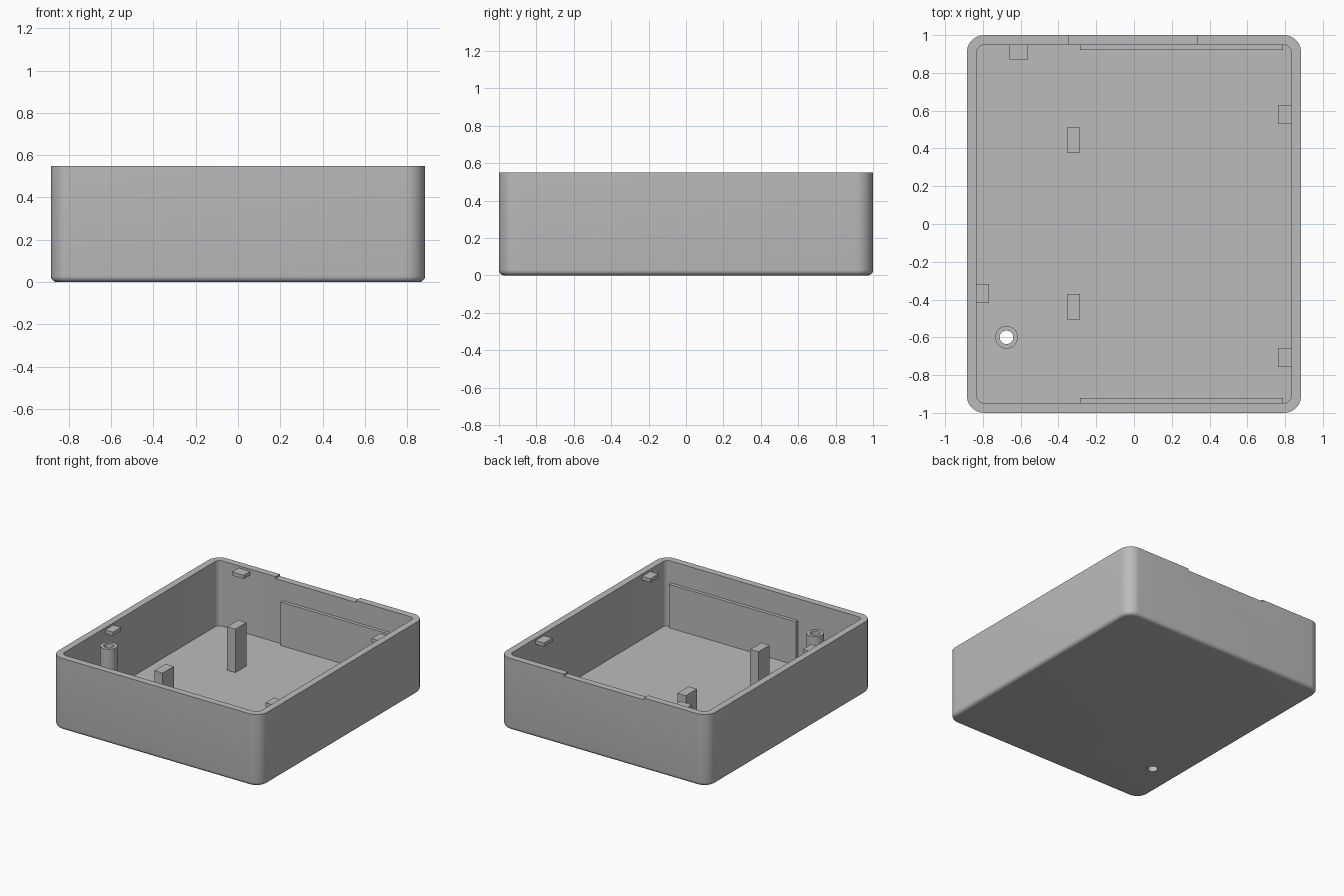
import bpy, bmesh, math

if "Cube" in bpy.data.objects:
    bpy.data.objects.remove(bpy.data.objects["Cube"])

grey = bpy.data.materials.new("grey plastic")
grey.diffuse_color = (0.5, 0.5, 0.5, 1)
grey.use_nodes = True
grey.node_tree.nodes["Principled BSDF"].inputs["Base Color"].default_value = grey.diffuse_color

HX, HY, H = 0.885, 1.0, 0.55      # outer half sizes and height
WALL, FLOOR = 0.052, 0.05
SEG = 10                          # steps per rounded corner


def finish(bm, name):
    bmesh.ops.recalc_face_normals(bm, faces=bm.faces)
    me = bpy.data.meshes.new(name)
    bm.to_mesh(me)
    bm.free()
    me.materials.append(grey)
    ob = bpy.data.objects.new(name, me)
    bpy.context.collection.objects.link(ob)
    return ob


def smooth(ob):
    bpy.ops.object.select_all(action='DESELECT')
    ob.select_set(True)
    bpy.context.view_layer.objects.active = ob
    bpy.ops.object.shade_smooth_by_angle(angle=math.radians(35))


def block(name, x0, x1, y0, y1, z0, z1):
    bm = bmesh.new()
    bmesh.ops.create_cube(bm, size=1)
    for v in bm.verts:
        v.co.x = x1 if v.co.x > 0 else x0
        v.co.y = y1 if v.co.y > 0 else y0
        v.co.z = z1 if v.co.z > 0 else z0
    return finish(bm, name)


def bridge(bm, a, b):
    n = len(a)
    for i in range(n):
        bm.faces.new((a[i], a[(i + 1) % n], b[(i + 1) % n], b[i]))


def rounded_ring(bm, inset, radius, z):
    ring = []
    for k, (sx, sy) in enumerate(((1, 1), (-1, 1), (-1, -1), (1, -1))):
        for i in range(SEG + 1):
            t = math.pi / 2 * (k + i / SEG)
            ring.append(bm.verts.new((sx * (HX - inset - radius) + radius * math.cos(t),
                                      sy * (HY - inset - radius) + radius * math.sin(t), z)))
    return ring


def cut(ob, cutter):
    mod = ob.modifiers.new("cut", 'BOOLEAN')
    mod.operation, mod.solver, mod.object = 'DIFFERENCE', 'EXACT', cutter
    bpy.ops.object.select_all(action='DESELECT')
    ob.select_set(True)
    bpy.context.view_layer.objects.active = ob
    bpy.ops.object.modifier_apply(modifier=mod.name)
    bpy.data.objects.remove(cutter)


# Open tray: rounded bottom edge, outer wall, rim, inner wall, floor
bm = bmesh.new()
R, B = 0.092, 0.028
rings = []
for i in range(6):
    t = math.pi / 2 * i / 5
    inset = B * (1 - math.sin(t))
    rings.append(rounded_ring(bm, inset, R - inset, B * (1 - math.cos(t))))
rings.append(rounded_ring(bm, 0, R, H))
rings.append(rounded_ring(bm, WALL, R - WALL, H))
rings.append(rounded_ring(bm, WALL, R - WALL, FLOOR))
for a, b in zip(rings, rings[1:]):
    bridge(bm, a, b)
bm.faces.new(rings[0])
bm.faces.new(rings[-1])
tray = finish(bm, "tray")

# Shallow notch in the back rim, and the screw hole through the floor
cut(tray, block("notch_cutter", -0.345, 0.335, 0.9, 1.1, H - 0.015, H + 0.1))
BX, BY, RO, RI = -0.675, -0.6, 0.06, 0.036
bm = bmesh.new()
bmesh.ops.create_cone(bm, cap_ends=True, segments=32, radius1=RI, radius2=RI, depth=0.3)
bmesh.ops.translate(bm, verts=bm.verts, vec=(BX, BY, 0))
cut(tray, finish(bm, "hole_cutter"))
smooth(tray)

# Hollow screw boss
bm = bmesh.new()
tube = []
for r, z in ((RI, FLOOR), (RO, FLOOR), (RO, 0.525), (RI, 0.525)):
    tube.append([bm.verts.new((BX + r * math.cos(i * math.tau / 32),
                               BY + r * math.sin(i * math.tau / 32), z)) for i in range(32)])
for a, b in zip(tube, tube[1:] + tube[:1]):
    bridge(bm, a, b)
smooth(finish(bm, "screw_boss"))

# Support posts
for name, y in (("back_post", 0.375), ("front_post", -0.505)):
    block(name, -0.355, -0.285, y, y + 0.135, FLOOR, 0.383)

# Thin rails against the front and back walls
block("back_rail", -0.285, 0.79, 0.922, HY - WALL, FLOOR, 0.383)
block("front_rail", -0.285, 0.79, WALL - HY, -0.922, FLOOR, 0.383)

# Lid catches just below the rim
Z0, Z1 = 0.505, 0.533
block("back_catch", -0.66, -0.56, 0.87, HY - WALL, Z0, Z1)
block("left_catch", WALL - HX, -0.768, -0.417, -0.317, Z0, Z1)
block("right_back_catch", 0.762, HX - WALL, 0.53, 0.63, Z0, Z1)
block("right_front_catch", 0.762, HX - WALL, -0.757, -0.657, Z0, Z1)
